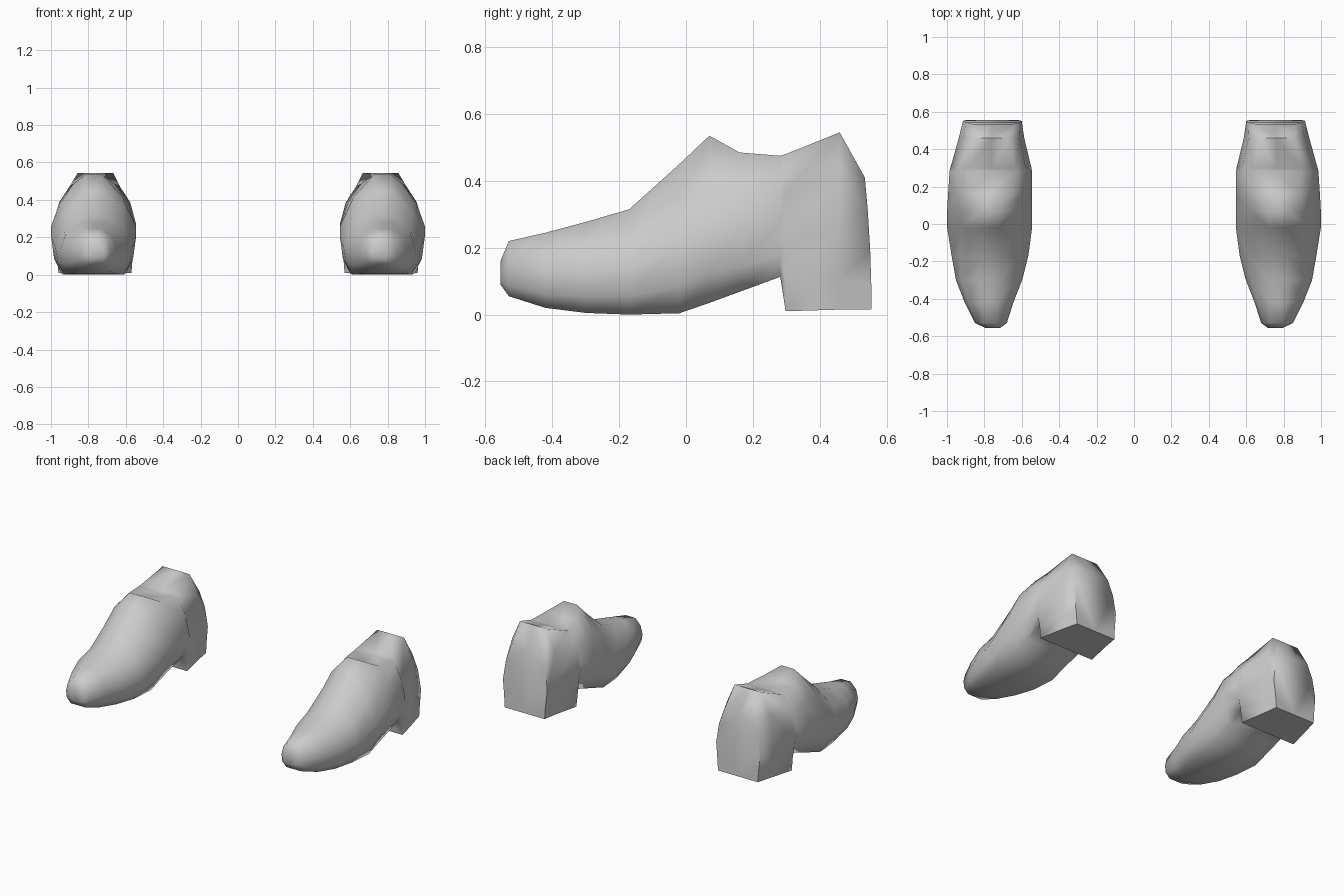
import bpy, bmesh, math

cube = bpy.data.objects.get("Cube")
if cube:
    bpy.data.objects.remove(cube)

leather = bpy.data.materials.new("grey_leather")
leather.use_nodes = True
GREY = (0.6, 0.6, 0.6, 1)
leather.diffuse_color = GREY
leather.node_tree.nodes["Principled BSDF"].inputs["Base Color"].default_value = GREY

# Cross-sections from toe to heel:
# y, centre x, half width, bottom z, top z, sole width, shoulder width, top width
SECTIONS = [
    (-0.555, 0.755, 0.04, 0.09, 0.16, 0.6, 0.8, 0.4),
    (-0.53, 0.765, 0.085, 0.055, 0.22, 0.6, 0.85, 0.4),
    (-0.42, 0.775, 0.13, 0.02, 0.245, 0.65, 0.86, 0.35),
    (-0.30, 0.775, 0.177, 0.005, 0.277, 0.7, 0.84, 0.32),
    (-0.17, 0.77, 0.205, 0.0, 0.315, 0.75, 0.78, 0.25),
    (-0.02, 0.772, 0.227, 0.004, 0.45, 0.75, 0.68, 0.2),
    (0.07, 0.772, 0.227, 0.035, 0.535, 0.75, 0.68, 0.2),
    (0.16, 0.77, 0.224, 0.068, 0.485, 0.78, 0.82, 0.5),
    (0.282, 0.766, 0.22, 0.113, 0.475, 0.82, 0.86, 0.6),
    (0.298, 0.765, 0.217, 0.01, 0.48, 0.9, 0.86, 0.6),
    (0.46, 0.762, 0.175, 0.015, 0.545, 0.92, 0.86, 0.54),
    (0.555, 0.757, 0.157, 0.016, 0.41, 0.9, 0.9, 0.7),
]


def ring_points(y, cx, hw, zb, zt, sole, shoulder, top):
    side = [(sole, 0), (0.93, 0.18), (1, 0.45), (shoulder, 0.76), (top, 1)]
    outline = [(0, 0)] + side + [(0, 1)] + [(-w, f) for w, f in reversed(side)]
    lean = 0.02 if y > 0.5 else 0
    return [(cx + w * hw, y - lean * f * f, zb + (zt - zb) * f) for w, f in outline]


def build_shoe(name, sign):
    bm = bmesh.new()
    rings = [[bm.verts.new((sign * x, y, z)) for x, y, z in ring_points(*s)]
             for s in SECTIONS]
    for a, b in zip(rings, rings[1:]):
        for i in range(len(a)):
            j = (i + 1) % len(a)
            bm.faces.new((a[i], a[j], b[j], b[i]))
    # Close the toe and the heel back
    bm.faces.new(rings[0])
    bm.faces.new(rings[-1])
    bmesh.ops.recalc_face_normals(bm, faces=bm.faces)
    mesh = bpy.data.meshes.new(name)
    bm.to_mesh(mesh)
    bm.free()
    mesh.materials.append(leather)
    shoe = bpy.data.objects.new(name, mesh)
    bpy.context.collection.objects.link(shoe)
    bpy.ops.object.select_all(action='DESELECT')
    shoe.select_set(True)
    bpy.context.view_layer.objects.active = shoe
    bpy.ops.object.shade_smooth_by_angle(angle=math.radians(75))


build_shoe("left_shoe", 1)
build_shoe("right_shoe", -1)
